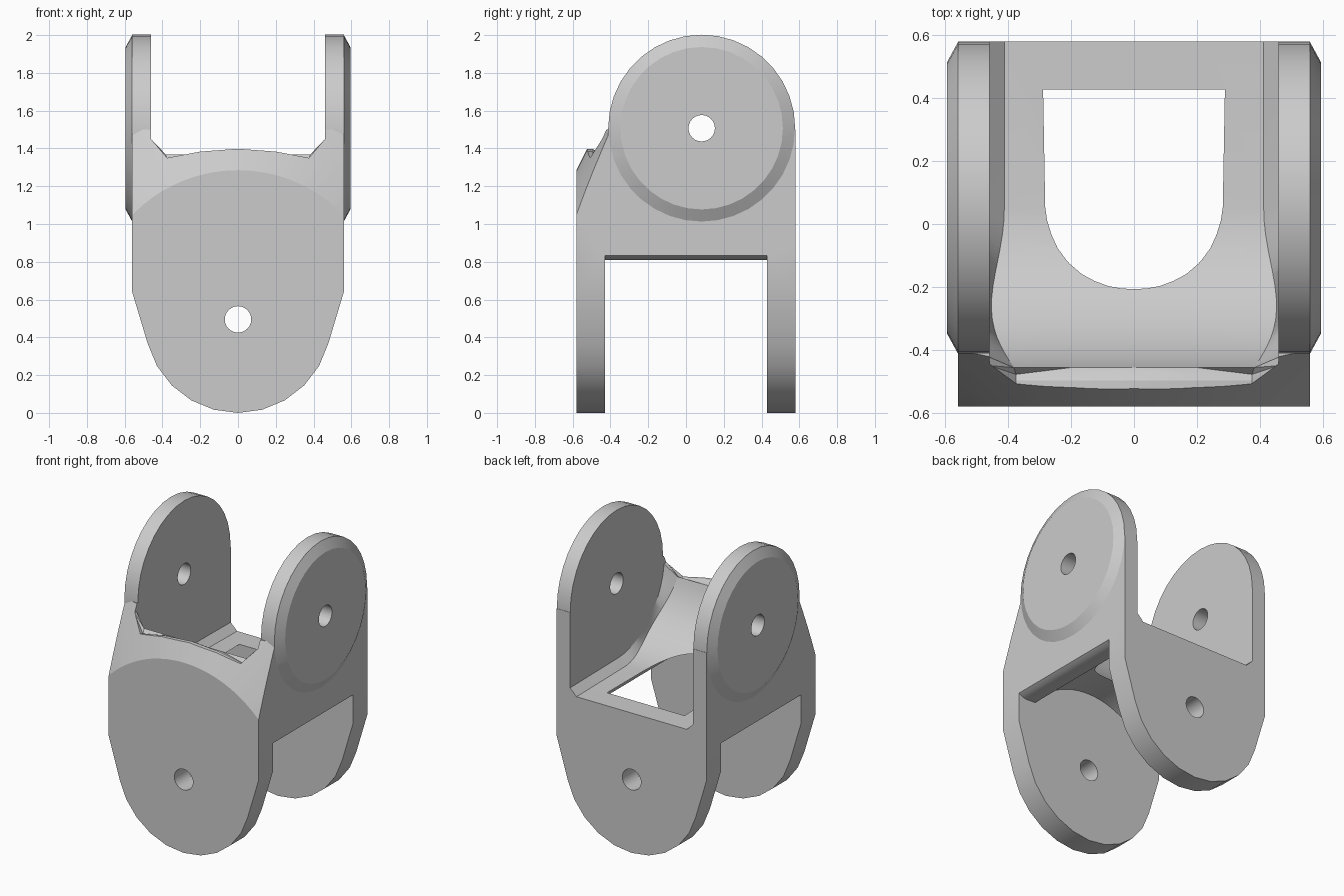
import bpy, bmesh
from math import sin, cos, pi, radians

if "Cube" in bpy.data.objects:
    bpy.data.objects.remove(bpy.data.objects["Cube"])


def loft(name, rings):
    """Closed solid through a list of equal-length point rings."""
    bm = bmesh.new()
    vs = [[bm.verts.new(p) for p in r] for r in rings]
    n = len(rings[0])
    for a, b in zip(vs, vs[1:]):
        for i in range(n):
            j = (i + 1) % n
            bm.faces.new((a[i], a[j], b[j], b[i]))
    bm.faces.new(vs[0])
    bm.faces.new(vs[-1][::-1])
    bmesh.ops.recalc_face_normals(bm, faces=bm.faces)
    if len(rings) > 2:
        bmesh.ops.triangulate(bm, faces=[f for f in bm.faces if len(f.verts) == 4])
    me = bpy.data.meshes.new(name)
    bm.to_mesh(me)
    bm.free()
    ob = bpy.data.objects.new(name, me)
    bpy.context.collection.objects.link(ob)
    return ob


def along_x(pts, x):
    return [(x, y, z) for y, z in pts]


def along_y(pts, y):
    return [(x, y, z) for x, z in pts]


def arc(cu, cv, r, a0, a1, n):
    return [(cu + r * cos(radians(a0 + (a1 - a0) * i / n)),
             cv + r * sin(radians(a0 + (a1 - a0) * i / n))) for i in range(n + 1)]


def circle(cu, cv, r, n):
    return arc(cu, cv, r, 0, 360 - 360 / n, n - 1)


def boolean(target, tool, op):
    m = target.modifiers.new(op, 'BOOLEAN')
    m.operation, m.object, m.solver = op, tool, 'EXACT'
    bpy.context.view_layer.objects.active = target
    bpy.ops.object.modifier_apply(modifier=m.name)
    bpy.data.objects.remove(tool)


LOW = (0, 0.495)      # lower pin axis (x, z)
UP = (0.083, 1.507)   # upper pin axis (y, z)
R = 0.495

# Main block with rounded lower lugs
outline = [(-0.56, 1.5), (-0.56, 0.64)] + arc(*LOW, R, 195, 345, 10) + [(0.56, 0.64), (0.56, 1.5)]
yoke = loft("yoke_bracket", [along_y(outline, -0.58), along_y(outline, 0.58)])

# Conical bevel on the front
bevel = loft("front_bevel", [along_y(circle(0, 0.505, r, 80), y)
                             for y, r in ((-0.6, 0.74), (-0.3, 1.34), (0.7, 1.34))])
boolean(yoke, bevel, 'INTERSECT')

# Upper ears with round tops
ear = [(-0.412, 0.9), (0.578, 0.9)] + arc(*UP, R, 0, 180, 18)
boolean(yoke, loft("ears", [along_x(ear, -0.56), along_x(ear, 0.56)]), 'UNION')

# Chamfered discs on the outer ear faces
for s in (-1, 1):
    disc = loft("ear_disc", [along_x(circle(*UP, r, 36), s * x)
                             for x, r in ((0.5, R - 0.001), (0.56, R - 0.001), (0.595, 0.43))])
    boolean(yoke, disc, 'UNION')

# Saddle between the ears: curved floor, chamfered sides, rounded front rim
N = 16


def floor_profile(rim):
    return ([(0.7, 0.943)] + arc(*UP, 0.557, 267, 194.5, N)
            + [(-0.478, rim - 0.012), (-0.497, rim - 0.002), (-0.7, rim), (-0.7, 2.2), (0.7, 2.2)])


side = ([(0.7, 0.99)] + arc(*UP, 0.51, 267, 187, N)
        + [(-0.45, 1.45), (-0.52, 1.45), (-0.7, 1.45), (-0.7, 2.2), (0.7, 2.2)])
# chamfer width fades out halfway up the curve
widths = ([0.412] + [0.412 + 0.043 * sin(pi * i / N) ** 2 - 0.03 * (i / N) ** 4 for i in range(N + 1)]
          + [0.375] * 3 + [0.41] * 2)
edge = [(w, y, z) for w, (y, z) in zip(widths, floor_profile(1.352))]
half = [along_x(side, 0.46), edge, along_x(floor_profile(1.385), 0.2)]
mirrored = [[(-x, y, z) for x, y, z in r] for r in reversed(half)]
boolean(yoke, loft("saddle", half + [along_x(floor_profile(1.4), 0)] + mirrored), 'DIFFERENCE')

# Arched slot between the lower lugs
slot = ([(0.7, -0.1), (0.7, 0.86), (0.56, 0.832), (0.535, 0.817), (0.5, 0.81)]
        + arc(0, 0.5, 0.532, 36, 144, 24)
        + [(-0.5, 0.81), (-0.535, 0.817), (-0.56, 0.832), (-0.7, 0.86), (-0.7, -0.1)])
boolean(yoke, loft("slot", [along_y(slot, -0.428), along_y(slot, 0.428)]), 'DIFFERENCE')

# Pin holes
low_pin, up_pin = circle(*LOW, 0.07, 24), circle(*UP, 0.07, 24)
boolean(yoke, loft("low_pin", [along_y(low_pin, -1), along_y(low_pin, 1)]), 'DIFFERENCE')
boolean(yoke, loft("up_pin", [along_x(up_pin, -1), along_x(up_pin, 1)]), 'DIFFERENCE')

bpy.ops.object.select_all(action='DESELECT')
yoke.select_set(True)
bpy.context.view_layer.objects.active = yoke
bpy.ops.object.shade_smooth_by_angle(angle=radians(20))
